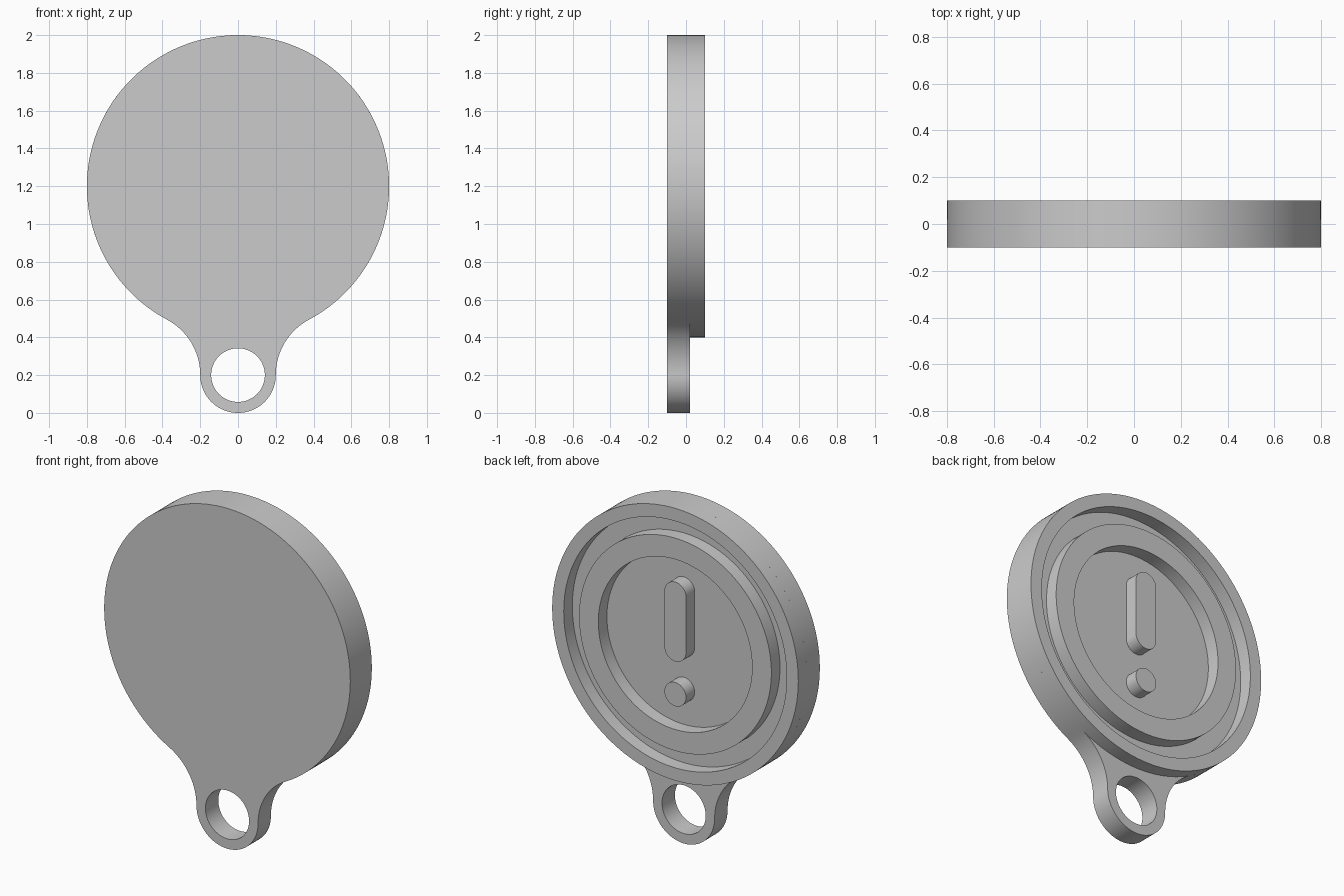
import bpy, bmesh
from math import sin, cos, pi, atan2
from mathutils import Matrix

cube = bpy.data.objects.get("Cube")
if cube:
    bpy.data.objects.remove(cube, do_unlink=True)

grey = bpy.data.materials.new("plain_grey")
grey.use_nodes = True
colour = (0.6, 0.6, 0.6, 1)
grey.diffuse_color = colour
grey.node_tree.nodes["Principled BSDF"].inputs["Base Color"].default_value = colour

FRONT, FLOOR, BACK = -0.1, 0.02, 0.1
DISC_Z, DISC_R = 1.2, 0.8
LOOP_Z, LOOP_R = 0.2, 0.2


def arc(cx, cz, r, start, end, steps):
    """Points on an arc, both ends included."""
    angles = [start + (end - start) * i / steps for i in range(steps + 1)]
    return [(cx + r * cos(a), cz + r * sin(a)) for a in angles]


def circle(z, r, steps=160):
    return arc(0, z, r, 0, 2 * pi, steps)[:-1]


def slab(name, outlines, y0, y1):
    """Fill outlines (the later ones are holes) and extrude from y0 to y1."""
    bm = bmesh.new()
    edges = []
    for points in outlines:
        verts = [bm.verts.new((x, y0, z)) for x, z in points]
        edges += [bm.edges.new((v, verts[i - 1])) for i, v in enumerate(verts)]
    bmesh.ops.triangle_fill(bm, edges=edges, use_beauty=True)
    bmesh.ops.dissolve_limit(bm, angle_limit=0.001, verts=[], edges=bm.edges[:])
    grown = bmesh.ops.extrude_face_region(bm, geom=bm.faces[:], use_keep_orig=True)
    top = [v for v in grown["geom"] if isinstance(v, bmesh.types.BMVert)]
    bmesh.ops.transform(bm, matrix=Matrix.Translation((0, y1 - y0, 0)), verts=top)
    bmesh.ops.recalc_face_normals(bm, faces=bm.faces[:])
    mesh = bpy.data.meshes.new(name)
    bm.to_mesh(mesh)
    bm.free()
    mesh.materials.append(grey)
    obj = bpy.data.objects.new(name, mesh)
    bpy.context.collection.objects.link(obj)
    bpy.ops.object.select_all(action="DESELECT")
    obj.select_set(True)
    bpy.context.view_layer.objects.active = obj
    bpy.ops.object.shade_smooth_by_angle(angle=0.5)
    return obj


# Base plate: disc flowing into the hanging loop through tangent fillets
fillet_r = 1 / 3
fillet_x = LOOP_R + fillet_r
join = atan2(LOOP_Z - DISC_Z, fillet_x)
right_side = arc(0, DISC_Z, DISC_R, pi / 2, join, 72)
right_side += arc(fillet_x, LOOP_Z, fillet_r, join + pi, pi, 20)[1:]
right_side += arc(0, LOOP_Z, LOOP_R, 0, -pi / 2, 24)[1:]
left_side = [(-x, z) for x, z in reversed(right_side[1:-1])]
slab("base_plate", [right_side + left_side, circle(LOOP_Z, 0.142, 96)], FRONT, FLOOR)

# Raised rings on the back
slab("outer_rim", [circle(DISC_Z, DISC_R), circle(DISC_Z, 0.725)], FLOOR, BACK)
slab("inner_ring", [circle(DISC_Z, 0.625), circle(DISC_Z, 0.5)], FLOOR, BACK)

# Raised bar and dot in the middle
mark_r = 0.07
bar = arc(0, 1.497, mark_r, 0, pi, 24) + arc(0, 1.17, mark_r, pi, 2 * pi, 24)
slab("centre_bar", [bar], FLOOR, BACK)
slab("centre_dot", [circle(0.907, mark_r, 48)], FLOOR, BACK)
